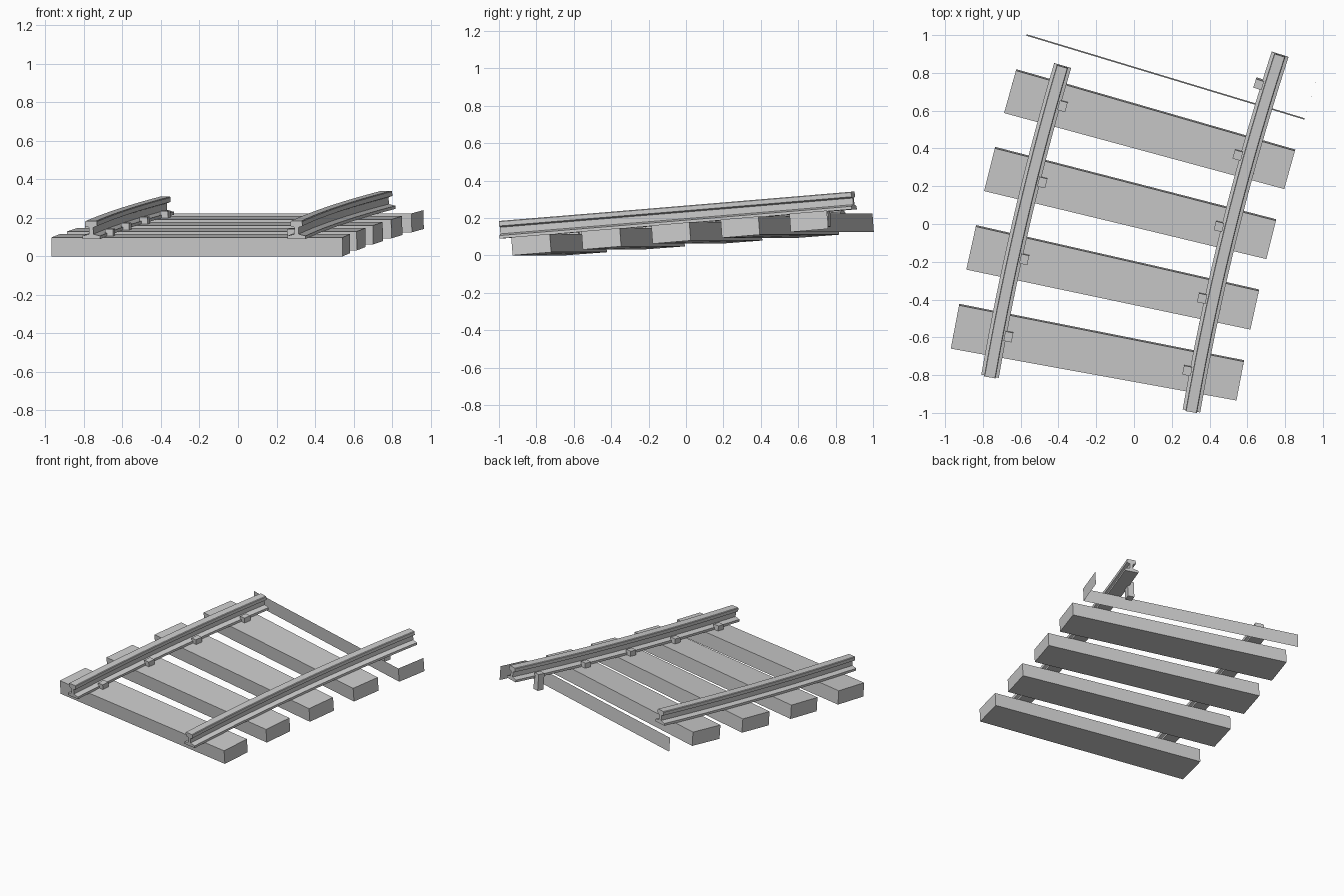
import bpy, bmesh, math

if "Cube" in bpy.data.objects:
    bpy.data.objects.remove(bpy.data.objects["Cube"])

# The track bends around a far centre and climbs steadily with the angle
CX, CY = 13.818, -3.347
T0, STEP = 10.3, 1.625        # first sleeper angle, spacing (degrees)
CLIMB = 0.125 / 6.5           # rise per degree
SLOPE = 0.0775                # rise per unit length
TOP = 0.098                   # sleeper height
R_IN, R_OUT = 13.493, 15.03   # sleeper ends
WIDTH = 0.89                  # sleeper width in degrees


def place(r, t, h):
    """Radius, angle and height above sleeper top -> point, tilted with the slope."""
    a = math.radians(t) - h * SLOPE / r
    return (CX - r * math.cos(a), CY + r * math.sin(a),
            TOP + CLIMB * (t - T0) + h)


def sweep(name, profile, angles, keep=None):
    """Sweep a closed (radius, height) profile along the bend; keep = faces to leave."""
    bm = bmesh.new()
    rings = [[bm.verts.new(place(r, t, h)) for r, h in profile] for t in angles]
    n = len(profile)
    faces = [bm.faces.new(rings[0]), bm.faces.new(rings[-1][::-1])]
    for a, b in zip(rings, rings[1:]):
        for i in range(n):
            j = (i + 1) % n
            faces.append(bm.faces.new((a[i], b[i], b[j], a[j])))
    bmesh.ops.recalc_face_normals(bm, faces=bm.faces[:])
    if keep is not None:
        drop = [f for i, f in enumerate(faces) if i not in keep]
        bmesh.ops.delete(bm, geom=drop, context='FACES')
    mesh = bpy.data.meshes.new(name)
    bm.to_mesh(mesh)
    bm.free()
    obj = bpy.data.objects.new(name, mesh)
    bpy.context.collection.objects.link(obj)
    return obj


def block(name, r0, r1, t0, t1, h0, h1, keep=None):
    return sweep(name, [(r0, h0), (r1, h0), (r1, h1), (r0, h1)], (t0, t1), keep)


# Four full sleepers, then one with only its front and right end faces
for i in range(5):
    t = T0 + STEP * i
    block(f"sleeper_{i + 1}", R_IN, R_OUT, t, t + WIDTH, -TOP, 0,
          keep=(0, 5) if i == 4 else None)

# Rails: half of the I-shaped section, mirrored
half = [(0.047, 0), (0.047, 0.016), (0.011, 0.025), (0.011, 0.06),
        (0.031, 0.067), (0.031, 0.09), (0.027, 0.094)]
section = half + [(-x, h) for x, h in reversed(half)]
for name, radius, start, end in (("left_rail", 14.80, 9.89, 16.43),
                                 ("right_rail", 13.718, 9.90, 18.03)):
    steps = 14
    sweep(name, [(radius + x, h) for x, h in section],
          [start + (end - start) * k / steps for k in range(steps + 1)])

# Clips on the inner side of each rail, sunk into the sleepers
for side, r0, r1, count in (("left", 14.72, 14.763, 4), ("right", 13.755, 13.80, 5)):
    for i in range(count):
        t = T0 + STEP * i + 0.46
        block(f"{side}_clip_{i + 1}", r0, r1, t - 0.1, t + 0.1, -0.08, 0.036)
